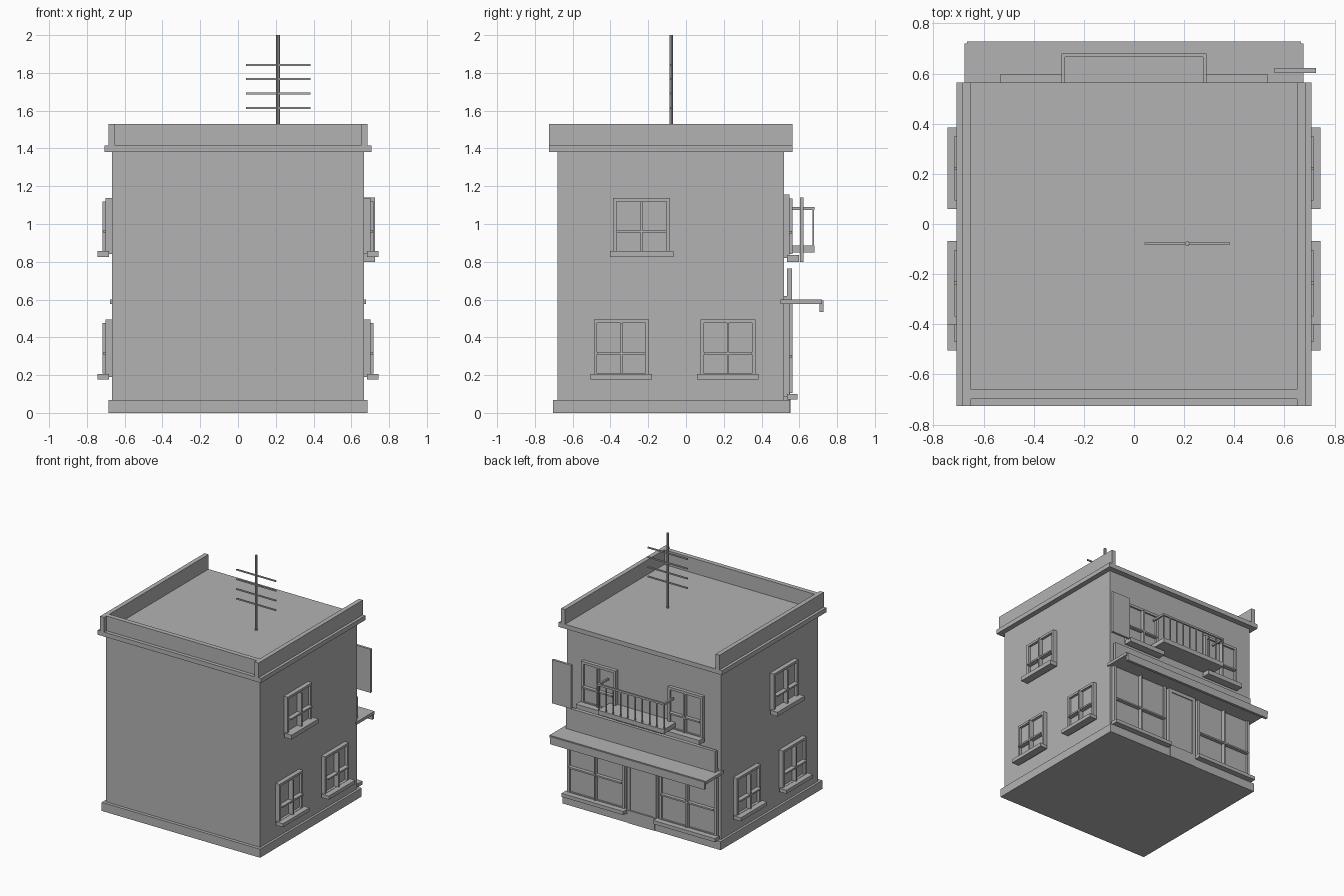
import bpy, bmesh
from mathutils import Matrix, Vector

if "Cube" in bpy.data.objects:
    bpy.data.objects.remove(bpy.data.objects["Cube"])

grey = bpy.data.materials.new("light_grey")
grey.diffuse_color = (0.45, 0.45, 0.45, 1)
grey.use_nodes = True
grey.node_tree.nodes["Principled BSDF"].inputs["Base Color"].default_value = grey.diffuse_color


def finish(name, bm):
    bmesh.ops.recalc_face_normals(bm, faces=bm.faces)
    me = bpy.data.meshes.new(name)
    bm.to_mesh(me)
    bm.free()
    me.materials.append(grey)
    ob = bpy.data.objects.new(name, me)
    bpy.context.collection.objects.link(ob)
    return ob


def boxes(name, *items):
    """One object from boxes given as (x0, x1, y0, y1, z0, z1)."""
    bm = bmesh.new()
    for x0, x1, y0, y1, z0, z1 in items:
        c = Vector((x0 + x1, y0 + y1, z0 + z1)) / 2
        m = Matrix.Translation(c) @ Matrix.Diagonal((abs(x1 - x0), abs(y1 - y0), abs(z1 - z0), 1))
        bmesh.ops.create_cube(bm, size=1, matrix=m)
    return finish(name, bm)


def window(name, side, u0, u1, z0, z1, wall, rim, um, zm, sill):
    """Frame, pane, glazing bars and sill; side is 'left', 'right' or 'street'."""
    def put(a, b, n0, n1, c, d):
        if side == "street":
            return (a, b, wall + n0, wall + n1, c, d)
        s = 1 if side == "right" else -1
        return (s * (wall + n0), s * (wall + n1), a, b, c, d)
    depth, t = 0.034 if side != "street" else 0.027, 0.006
    boxes(name + "_frame",
          put(u0, u0 + rim, -0.02, depth, z0, z1), put(u1 - rim, u1, -0.02, depth, z0, z1),
          put(u0 + rim, u1 - rim, -0.02, depth, z1 - rim, z1),
          put(u0 + rim, u1 - rim, -0.02, depth, z0, z0 + rim))
    boxes(name + "_pane", put(u0 + rim, u1 - rim, -0.02, 0.014, z0 + rim, z1 - rim))
    boxes(name + "_bars",
          put(um - t, um + t, 0.0, depth + 0.017, z0 + rim, z1 - rim),
          put(u0 + rim, u1 - rim, 0.0, depth + 0.015, zm - t, zm + t))
    a, b, c, d, out = sill
    boxes(name + "_sill", put(a, b, 0.015, out, c, d))


# Main volume: walls, plinth, cornice slab and three-sided parapet
boxes("walls", (-0.667, 0.667, -0.68, 0.52, 0, 1.39))
boxes("plinth", (-0.685, 0.685, -0.705, 0.55, 0, 0.067))
boxes("cornice", (-0.707, 0.707, -0.725, 0.565, 1.38, 1.415))
boxes("parapet",
      (-0.685, -0.65, -0.725, 0.565, 1.41, 1.53),
      (0.65, 0.685, -0.725, 0.565, 1.41, 1.53),
      (-0.65, 0.65, -0.697, -0.66, 1.41, 1.53))

# Side windows, the same on both sides
for side in ("left", "right"):
    window(side + "_upper_window", side, -0.387, -0.085, 0.84, 1.138, 0.667, 0.018,
           -0.235, 0.96, (-0.402, -0.067, 0.825, 0.858, 0.077))
    for label, c in (("a", -0.342), ("b", 0.222)):
        window(side + "_lower_window_" + label, side, c - 0.146, c + 0.146, 0.19, 0.495, 0.667,
               0.018, c, 0.315, (c - 0.163, c + 0.163, 0.178, 0.206, 0.077))

# Street side windows, mirrored about the door
for s, label in ((-1, "left"), (1, "right")):
    def span(a, b):
        return sorted((s * a, s * b))
    u, v = span(0.225, 0.525), span(0.21, 0.533)
    window("street_upper_window_" + label, "street", *u, 0.82, 1.155, 0.52, 0.02,
           s * 0.375, 0.957, (*v, 0.80, 0.835, 0.078))
    u, v = span(0.15, 0.645), span(0.13, 0.663)
    window("shop_window_" + label, "street", *u, 0.085, 0.62, 0.52, 0.02,
           s * 0.397, 0.30, (*v, 0.072, 0.10, 0.07))

# Door with surround and bottom panel
boxes("door_surround",
      (-0.125, -0.10, 0.51, 0.55, 0, 0.60), (0.10, 0.125, 0.51, 0.55, 0, 0.60),
      (-0.10, 0.10, 0.51, 0.55, 0.55, 0.60))
boxes("door_leaf", (-0.10, 0.10, 0.51, 0.543, 0.06, 0.55))
boxes("door_bottom_panel", (-0.115, 0.115, 0.51, 0.554, 0, 0.10))

# Canopy with hanging lip, fascia board above
boxes("canopy", (-0.677, 0.677, 0.50, 0.72, 0.577, 0.60))
boxes("canopy_lip", (-0.667, 0.667, 0.706, 0.727, 0.535, 0.595))
boxes("fascia_board", (-0.645, 0.645, 0.535, 0.56, 0.59, 0.765))

# Hanging board at the corner
boxes("hanging_board", (0.56, 0.725, 0.603, 0.622, 0.80, 1.14))

# Balcony slab and railing
boxes("balcony_slab", (-0.285, 0.285, 0.51, 0.68, 0.85, 0.885))
boxes("balcony_rail",
      (-0.29, 0.29, 0.667, 0.68, 1.075, 1.09),
      (-0.29, -0.276, 0.56, 0.667, 1.075, 1.09),
      (0.276, 0.29, 0.56, 0.667, 1.075, 1.09))
xs = [-0.282 + 0.564 * i / 9 for i in range(10)]
boxes("balcony_balusters", *[(x - 0.004, x + 0.004, 0.669, 0.677, 0.87, 1.08) for x in xs])

# Roof antenna
bm = bmesh.new()
bmesh.ops.create_cone(bm, cap_ends=True, segments=8, radius1=0.0095, radius2=0.0095, depth=0.59,
                      matrix=Matrix.Translation((0.212, -0.078, 1.705)))
finish("antenna_mast", bm)
boxes("antenna_bars", *[(0.042, 0.383, -0.082, -0.073, z - 0.005, z + 0.005)
                        for z in (1.615, 1.69, 1.767, 1.842)])
